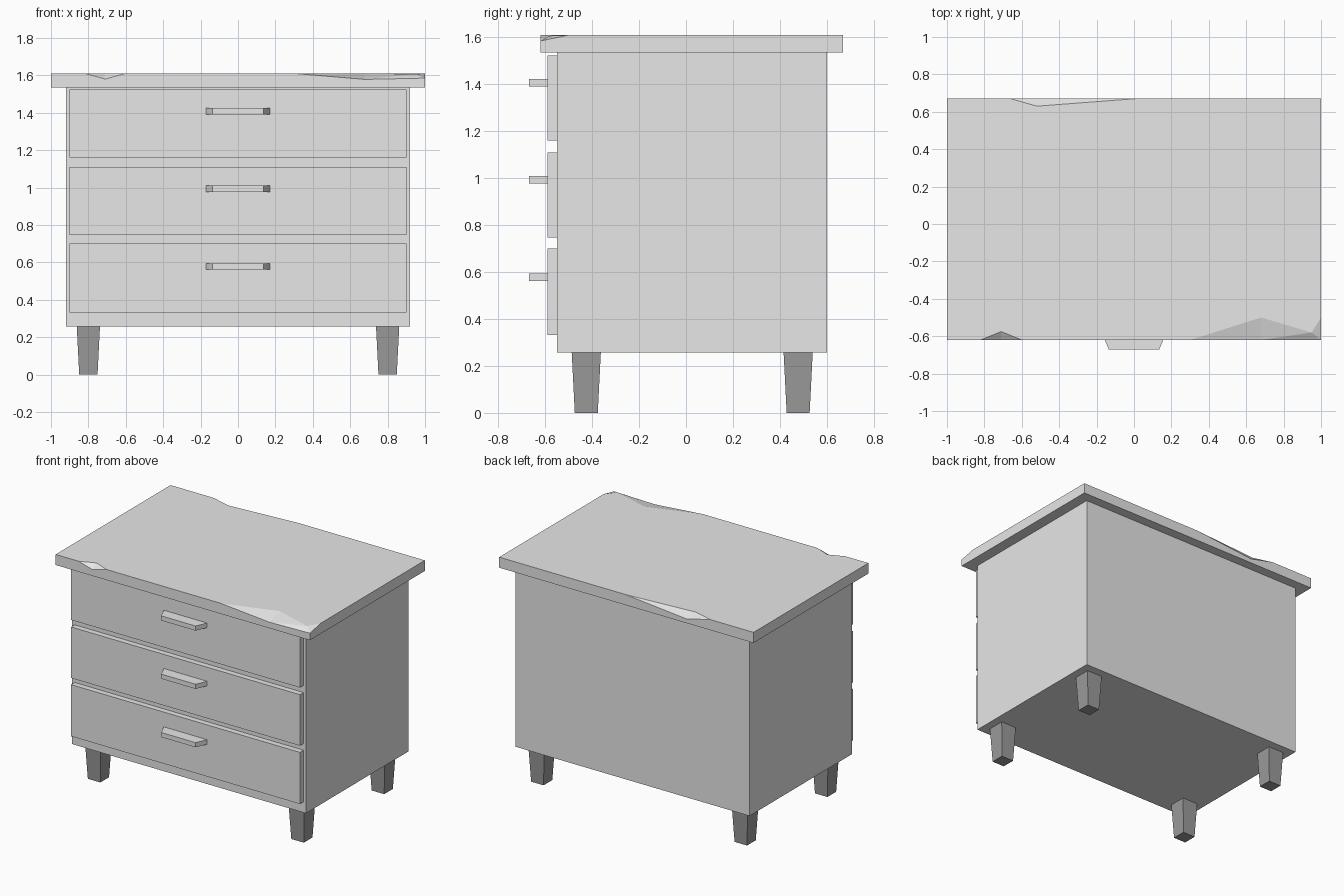
import bpy

if "Cube" in bpy.data.objects:
    bpy.data.objects.remove(bpy.data.objects["Cube"])

def material(name, v):
    m = bpy.data.materials.new(name)
    m.diffuse_color = (v, v, v, 1)
    m.use_nodes = True
    m.node_tree.nodes["Principled BSDF"].inputs["Base Color"].default_value = m.diffuse_color
    return m

LIGHT = material("light grey", 0.8)
DARK = material("dark grey", 0.33)

def mesh(name, verts, faces, mat):
    me = bpy.data.meshes.new(name)
    me.from_pydata(verts, [], faces)
    me.materials.append(mat)
    ob = bpy.data.objects.new(name, me)
    bpy.context.collection.objects.link(ob)
    return ob

def rect(x0, x1, y0, y1, z):
    return [(x0, y0, z), (x1, y0, z), (x1, y1, z), (x0, y1, z)]

def loft(name, low, high, mat):
    """Closed solid between two quads, counter-clockwise seen from above."""
    faces = [(3, 2, 1, 0), (4, 5, 6, 7)]
    faces += [(i, (i + 1) % 4, (i + 1) % 4 + 4, i + 4) for i in range(4)]
    return mesh(name, low + high, faces, mat)

def box(name, x0, x1, y0, y1, z0, z1, mat):
    return loft(name, rect(x0, x1, y0, y1, z0), rect(x0, x1, y0, y1, z1), mat)

# cabinet body
box("cabinet_body", -0.92, 0.92, -0.55, 0.6, 0.257, 1.535, LIGHT)

# drawers with tapered handles
for i, (z0, z1, h0, h1) in enumerate([(0.333, 0.70, 0.562, 0.595),
                                      (0.747, 1.11, 0.977, 1.01),
                                      (1.16, 1.523, 1.391, 1.424)]):
    box(f"drawer_front_{i + 1}", -0.9, 0.9, -0.59, -0.55, z0, z1, LIGHT)
    profile = [(-0.135, -0.67), (0.135, -0.67), (0.17, -0.59), (-0.17, -0.59)]
    loft(f"drawer_handle_{i + 1}", [(x, y, h0) for x, y in profile],
         [(x, y, h1) for x, y in profile], LIGHT)

# tapered legs
for side, cx in (("left", -0.8), ("right", 0.8)):
    for end, cy in (("front", -0.425), ("back", 0.478)):
        a, b = 0.049, 0.062
        loft(f"{end}_{side}_leg", rect(cx - a, cx + a, cy - a, cy + a, 0),
             rect(cx - b, cx + b, cy - b, cy + b, 0.257), DARK)

# table top with chipped edges
F, B, Z = -0.62, 0.67, 1.61
verts = rect(-1, 1, F, B, 1.535) + [
    (-1, F, Z), (-0.82, F, Z), (-0.71, F, 1.58), (-0.6, F, Z),       # 4-7 front rim
    (0.3, F, Z), (0.68, F, 1.578), (1, F, 1.585), (1, -0.5, Z),      # 8-11 worn corner
    (1, B, Z), (0.01, B, Z), (-0.47, B, 1.565), (-0.66, B, Z), (-1, B, Z),  # 12-16 back rim
    (-0.71, -0.575, Z), (0.68, -0.5, Z), (0.95, -0.58, Z - 0.003), (-0.52, 0.63, Z)]  # 17-20 inner
faces = [
    (3, 2, 1, 0),
    (0, 1, 10, 9, 8, 7, 6, 5, 4),
    (1, 2, 12, 11, 10),
    (2, 3, 16, 15, 14, 13, 12),
    (3, 0, 4, 16),
    (4, 5, 17, 7, 8, 18, 19, 11, 12, 13, 20, 15, 16),
    (5, 6, 17), (6, 7, 17),
    (8, 9, 18), (9, 19, 18), (9, 10, 19), (10, 11, 19),
    (13, 14, 20), (14, 15, 20)]
mesh("chipped_table_top", verts, faces, LIGHT)
